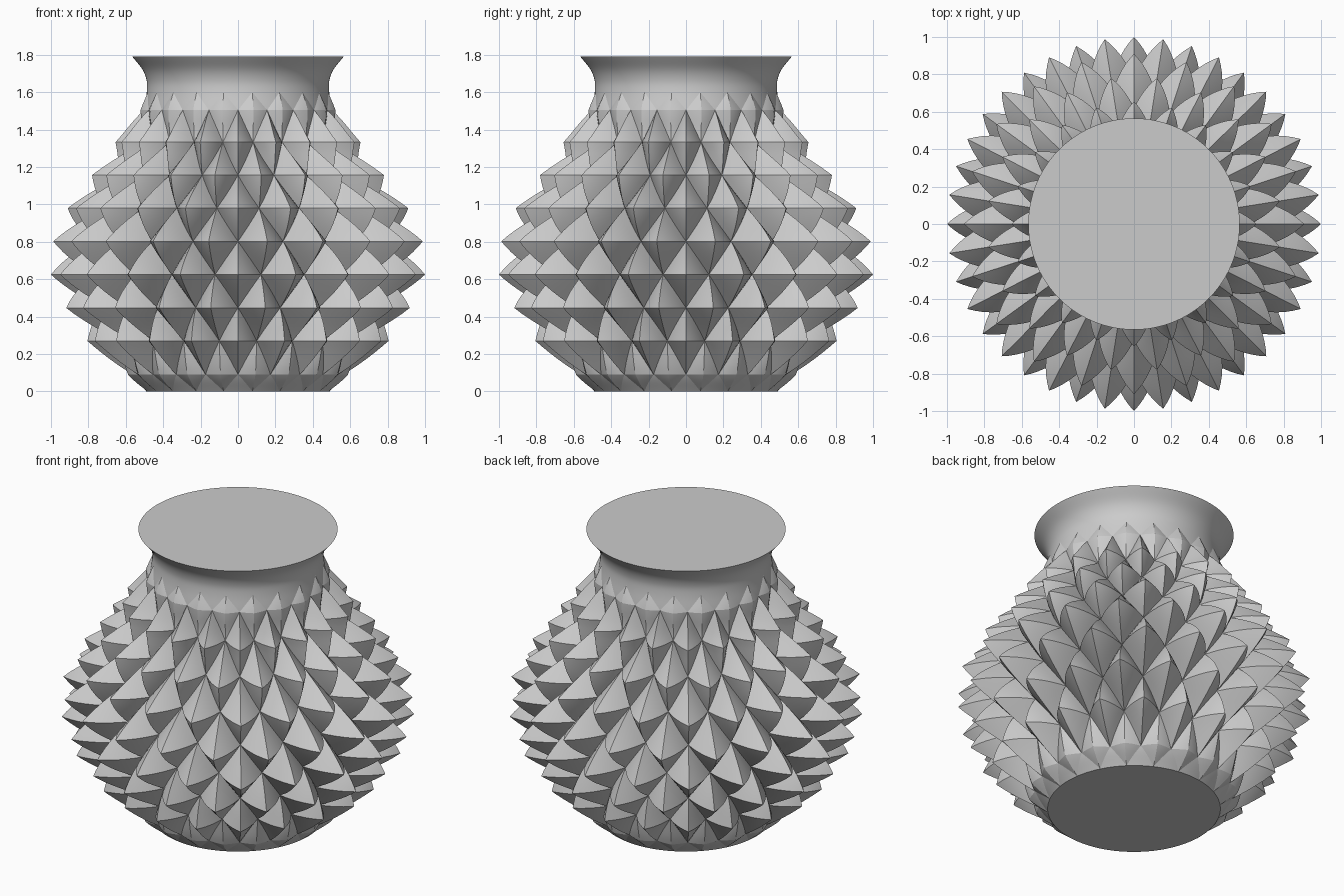
import bpy
import bmesh
from math import sin, cos, tau, radians

cube = bpy.data.objects.get("Cube")
if cube:
    bpy.data.objects.remove(cube)

# Body profile under the studs: (height, radius, stud depth)
PROFILE = [
    (0.0, 0.49, 0.0), (0.09, 0.56, 0.035), (0.27, 0.64, 0.165), (0.447, 0.73, 0.20),
    (0.625, 0.78, 0.22), (0.803, 0.78, 0.22), (0.98, 0.72, 0.19), (1.157, 0.62, 0.17),
    (1.333, 0.52, 0.135), (1.505, 0.502, 0.025), (1.60, 0.488, 0.0),
    (1.66, 0.488, 0.0), (1.72, 0.51, 0.0), (1.79, 0.565, 0.0),
]
COLUMNS = 40   # half a stud per column, alternate rows are staggered
SUB = 6        # subdivisions of each cell
STUDDED = 10   # number of studded bands, the rest is the plain neck


def slope(i):
    a, b = PROFILE[max(i - 1, 0)], PROFILE[min(i + 1, len(PROFILE) - 1)]
    return (b[1] - a[1]) / (b[0] - a[0])


def core(i, t):
    """Height and radius on the smooth body curve."""
    (z0, r0, _), (z1, r1, _) = PROFILE[i], PROFILE[i + 1]
    d = z1 - z0
    r = ((2*t**3 - 3*t*t + 1) * r0 + (t**3 - 2*t*t + t) * d * slope(i)
         + (3*t*t - 2*t**3) * r1 + (t**3 - t*t) * d * slope(i + 1))
    return z0 + t * d, r


def tip_on_left(row, col):
    return (row + col) % 2 == 0


def stud(row, col, u, v):
    """Height of the pyramid above the body inside one cell."""
    if row >= STUDDED:
        return 0.0
    if not tip_on_left(row, col):
        u = 1 - u
    h = 1 - u - v
    depth = PROFILE[row][2] if h > 0 else PROFILE[row + 1][2]
    h = abs(h)
    return depth * (1.25 * h - 0.25 * h * h)


bm = bmesh.new()
rings = []
bands = len(PROFILE) - 1
for level in range(bands * SUB + 1):
    row = min(level // SUB, bands - 1)
    v = level / SUB - row
    z, r0 = core(row, v)
    ring = []
    for step in range(COLUMNS * SUB):
        col, s = divmod(step, SUB)
        r = r0 + stud(row, col, s / SUB, v)
        a = tau * step / (COLUMNS * SUB)
        ring.append(bm.verts.new((r * cos(a), r * sin(a), z)))
    rings.append(ring)

# Triangles follow the valleys between the studs
for level in range(bands * SUB):
    for step in range(COLUMNS * SUB):
        nxt = (step + 1) % (COLUMNS * SUB)
        a, b = rings[level][step], rings[level][nxt]
        d, c = rings[level + 1][step], rings[level + 1][nxt]
        if tip_on_left(level // SUB, step // SUB):
            bm.faces.new((a, b, d))
            bm.faces.new((b, c, d))
        else:
            bm.faces.new((a, b, c))
            bm.faces.new((a, c, d))

# Flat base and flat top
bm.faces.new(list(reversed(rings[0])))
bm.faces.new(rings[-1])

mesh = bpy.data.meshes.new("studded_vase")
bm.to_mesh(mesh)
bm.free()
vase = bpy.data.objects.new("studded_vase", mesh)
bpy.context.collection.objects.link(vase)

# Plain grey material
grey = bpy.data.materials.new("plain_grey")
grey.use_nodes = True
colour = (0.6, 0.6, 0.6, 1)
grey.diffuse_color = colour
grey.node_tree.nodes["Principled BSDF"].inputs["Base Color"].default_value = colour
mesh.materials.append(grey)

# Smooth neck, crisp studs
bpy.ops.object.select_all(action="DESELECT")
vase.select_set(True)
bpy.context.view_layer.objects.active = vase
bpy.ops.object.shade_smooth_by_angle(angle=radians(20))
